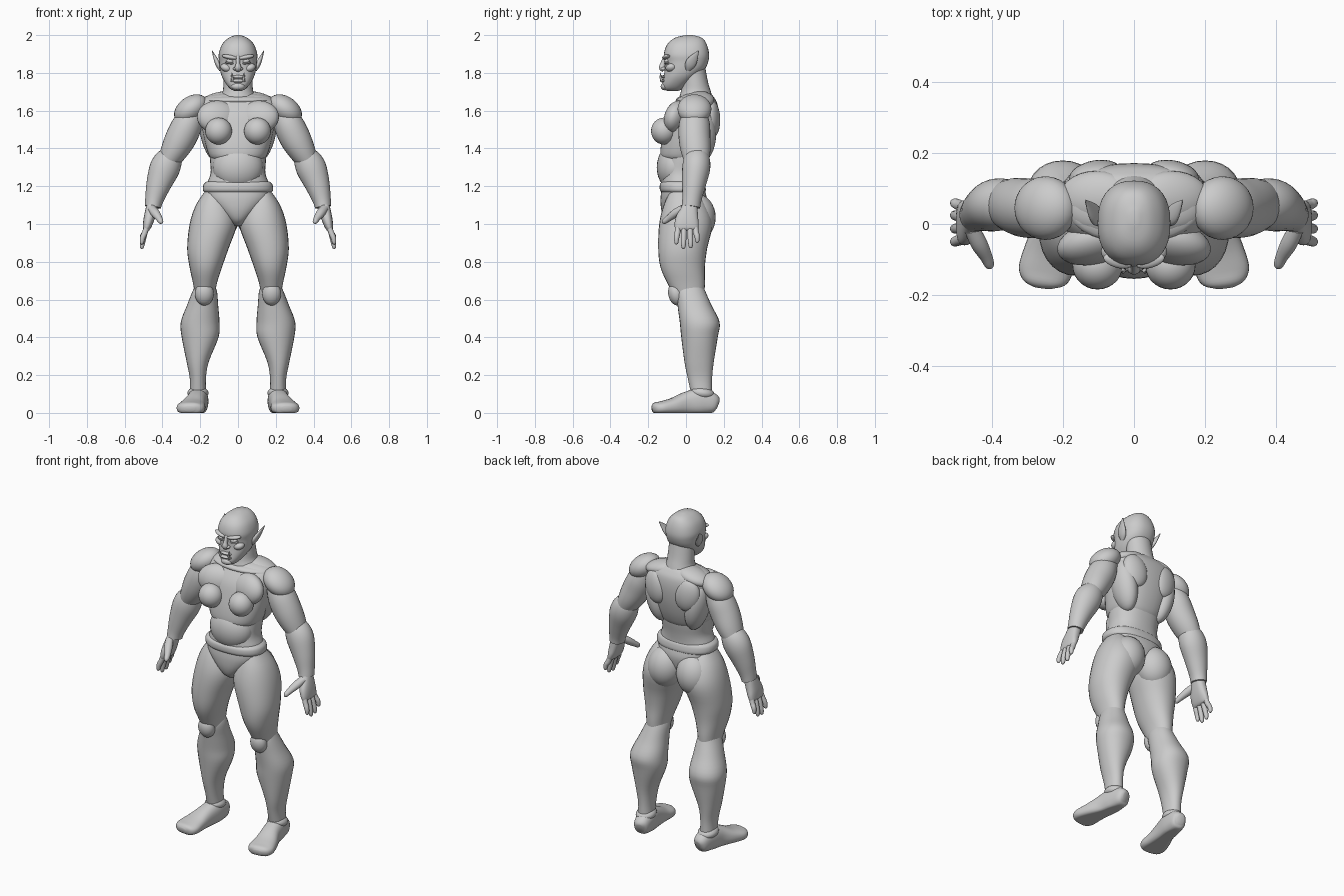
import bpy, bmesh, math
from mathutils import Vector, Matrix, Euler


def finish(name, bm, mirror):
    bmesh.ops.recalc_face_normals(bm, faces=bm.faces)
    me = bpy.data.meshes.new(name)
    bm.to_mesh(me)
    bm.free()
    ob = bpy.data.objects.new(name, me)
    bpy.context.collection.objects.link(ob)
    if mirror:
        ob.modifiers.new("Mirror", 'MIRROR').use_clip = False
    bpy.ops.object.select_all(action='DESELECT')
    ob.select_set(True)
    bpy.context.view_layer.objects.active = ob
    bpy.ops.object.shade_smooth_by_angle(angle=math.radians(50))
    return ob


def spline(rows, steps):
    # Catmull-Rom through rows of numbers
    rows = [Vector(r) for r in rows]
    out = []
    for i in range(len(rows) - 1):
        a, b, c, d = rows[max(i - 1, 0)], rows[i], rows[i + 1], rows[min(i + 2, len(rows) - 1)]
        for k in range(steps):
            t = k / steps
            out.append(0.5 * (2 * b + (c - a) * t + (2 * a - 5 * b + 4 * c - d) * t * t
                              + (3 * b - a - 3 * c + d) * t ** 3))
    return out + [rows[-1]]


def loft(name, rows, mirror=True, ref=(0, 1, 0), p=2.0, sides=28, steps=4, level=False, floor=None):
    # rows: centre x, y, z, then the two radii of the ring
    rows = spline(rows, steps)
    pts = [Vector(r[:3]) for r in rows]
    bm = bmesh.new()
    rings = []
    for i, r in enumerate(rows):
        t = (pts[min(i + 1, len(pts) - 1)] - pts[max(i - 1, 0)]).normalized()
        if level:
            u, v = Vector((1, 0, 0)), Vector((0, 1, 0))
        else:
            u = Vector(ref).cross(t).normalized()
            v = t.cross(u)
        ring = []
        for k in range(sides):
            a = 2 * math.pi * k / sides
            c, s = math.cos(a), math.sin(a)
            co = pts[i] + u * math.copysign(abs(c) ** (2 / p), c) * max(r[3], .001) \
                + v * math.copysign(abs(s) ** (2 / p), s) * max(r[4], .001)
            if floor is not None:
                co.z = max(co.z, floor)
            ring.append(bm.verts.new(co))
        rings.append(ring)
    for a, b in zip(rings, rings[1:]):
        for k in range(sides):
            n = (k + 1) % sides
            bm.faces.new((a[k], a[n], b[n], b[k]))
    bm.faces.new(rings[0])
    bm.faces.new(rings[-1])
    return finish(name, bm, mirror)


def slices(name, rows, mirror=True, **kw):
    # rows: z, x min, x max, y min, y max
    return loft(name, [((a + b) / 2, (c + d) / 2, z, (b - a) / 2, (d - c) / 2)
                       for z, a, b, c, d in rows], mirror, level=True, **kw)


def blob(name, loc, size, rot=(0, 0, 0), mirror=True):
    bm = bmesh.new()
    m = Matrix.LocRotScale(Vector(loc), Euler([math.radians(r) for r in rot]), Vector(size))
    bmesh.ops.create_uvsphere(bm, u_segments=28, v_segments=16, radius=1, matrix=m)
    return finish(name, bm, mirror)


# Head and neck
slices("head", [(z, -w, w, a, b) for z, w, a, b in [
    (2.0, .012, .0, .035), (1.985, .05, -.06, .085), (1.95, .085, -.1, .11), (1.9, .102, -.117, .122),
    (1.86, .1, -.112, .118), (1.82, .096, -.112, .1), (1.78, .085, -.118, .06), (1.74, .062, -.125, .01),
    (1.715, .04, -.12, -.02), (1.705, .02, -.1, -.04)]], False, p=2.35, sides=36)
slices("neck", [(1.84, -.075, .075, -.03, .1), (1.75, -.077, .077, -.022, .117),
                (1.69, -.085, .085, -.03, .135), (1.63, -.13, .13, -.05, .15)], False)
loft("ear", [(.09, .01, 1.815, .01, .012), (.103, .02, 1.84, .014, .027),
             (.117, .036, 1.87, .011, .026), (.137, .066, 1.917, .002, .003)])
# Face
blob("brow", (.045, -.104, 1.884), (.043, .02, .012), (0, -10, 15))
blob("eye", (.043, -.101, 1.862), (.02, .015, .011), (0, -8, 15))
blob("lower_lid", (.045, -.1, 1.852), (.025, .015, .006), (0, -8, 15))
blob("cheek", (.062, -.078, 1.827), (.032, .03, .022), (0, -20, 20))
loft("nose", [(0, -.108, 1.885, .012, .012), (0, -.121, 1.85, .011, .014),
              (0, -.127, 1.827, .018, .016), (0, -.118, 1.812, .012, .01)], False)
blob("nostril", (.016, -.119, 1.822), (.011, .014, .009))
blob("upper_lip", (0, -.115, 1.779), (.037, .018, .009), mirror=False)
blob("lower_lip", (0, -.121, 1.758), (.04, .017, .009), mirror=False)
blob("chin", (0, -.113, 1.728), (.035, .021, .02), mirror=False)
loft("tusk", [(.028, -.125, 1.755, .007, .007), (.031, -.134, 1.775, .006, .006),
              (.033, -.134, 1.803, .001, .001)], sides=12)

# Torso
slices("ribcage", [(z, -w, w, a, b) for z, w, a, b in [
    (1.692, .085, .0, .13), (1.675, .165, -.025, .145), (1.64, .205, -.055, .165), (1.58, .205, -.092, .172),
    (1.5, .19, -.115, .165), (1.42, .172, -.132, .147), (1.36, .152, -.135, .125),
    (1.335, .13, -.115, .11)]], False, p=2.3, sides=40)
slices("waist", [(z, -w, w, a, b) for z, w, a, b in [
    (1.42, .15, -.11, .12), (1.34, .148, -.12, .112), (1.27, .145, -.128, .1), (1.21, .165, -.13, .095),
    (1.14, .18, -.12, .1)]], False, p=2.3, sides=36)
blob("belly", (0, -.06, 1.3), (.135, .095, .125), mirror=False)
blob("collar", (0, .045, 1.655), (.19, .1, .03), mirror=False)
blob("trapezius", (.105, .075, 1.655), (.11, .075, .042), (0, 14, 0))
blob("chest_muscle", (.105, -.05, 1.565), (.115, .06, .09), (-15, 0, -15))
blob("breast", (.103, -.117, 1.492), (.071, .068, .071))
blob("shoulder_blade", (.108, .138, 1.555), (.075, .042, .1), (0, 12, -10))
blob("side_muscle", (.135, .075, 1.48), (.065, .085, .16), (0, 12, 0))

# Hips
slices("hip_band", [(z, -w, w, a, b) for z, w, a, b in [
    (1.225, .165, -.125, .09), (1.21, .182, -.138, .1), (1.18, .186, -.138, .105),
    (1.165, .175, -.125, .1)]], False, p=2.3, sides=36)
slices("pelvis", [(z, -w, w, a, b) for z, w, a, b in [
    (1.18, .178, -.13, .1), (1.13, .165, -.135, .11), (1.07, .11, -.13, .1), (1.02, .055, -.11, .08),
    (.99, .025, -.07, .05)]], False, p=2.3, sides=36)
blob("buttock", (.098, .055, 1.035), (.105, .102, .125), (0, -8, 0))

# Legs
slices("thigh", [(1.18, .09, .17, -.08, .05), (1.1, .03, .223, -.118, .11), (1.0, .006, .256, -.142, .14),
                 (.87, .05, .269, -.147, .112), (.77, .085, .256, -.135, .1), (.68, .113, .237, -.095, .1),
                 (.6, .125, .225, -.05, .095)], p=2.15)
blob("kneecap", (.178, -.052, .63), (.05, .042, .062), (12, 0, 0))
slices("lower_leg", [(.7, .14, .215, -.03, .08), (.65, .113, .238, -.055, .1), (.57, .105, .27, -.045, .135),
                     (.48, .098, .303, -.033, .178), (.4, .103, .298, -.025, .168), (.27, .155, .272, -.008, .147),
                     (.18, .17, .255, .01, .138), (.09, .168, .255, .03, .138)], p=2.15)
blob("ankle", (.212, .085, .105), (.056, .066, .035), (-8, 0, 0))
loft("foot", [(.2, .168, .045, .02, .025), (.203, .15, .05, .043, .05), (.21, .08, .06, .053, .07),
              (.222, .005, .05, .055, .062), (.24, -.07, .034, .068, .045), (.25, -.13, .026, .076, .036),
              (.256, -.165, .024, .06, .03), (.258, -.18, .022, .025, .014)],
     ref=(0, 0, 1), p=2.4, floor=0)

# Arms
blob("shoulder", (.25, .045, 1.608), (.098, .09, .066), (0, 36, 0))
loft("upper_arm", [(.22, .05, 1.63, .05, .05), (.262, .045, 1.54, .077, .08), (.3, .045, 1.46, .082, .084),
                   (.34, .052, 1.385, .071, .078), (.38, .058, 1.315, .05, .06)])
loft("forearm", [(.338, .06, 1.4, .035, .04), (.358, .058, 1.355, .067, .066), (.388, .054, 1.295, .08, .074),
                 (.42, .042, 1.21, .066, .063), (.443, .031, 1.13, .049, .051), (.451, .026, 1.09, .043, .049)])
# Hands
loft("palm", [(.448, .025, 1.12, .03, .035), (.459, .017, 1.075, .031, .046), (.473, .005, 1.02, .028, .062),
              (.484, .003, .978, .02, .062), (.488, .003, .965, .01, .052)], p=2.5)
for i, (y, tip) in enumerate([(-.045, .892), (-.012, .868), (.022, .872), (.053, .9)]):
    loft("finger_%d" % (i + 1), [(.478, y * .9, 1.0, .013, .014), (.493, y, .955, .015, .0155),
                                 (.505, y * 1.1, tip + .035, .014, .014), (.509, y * 1.13, tip + .008, .01, .01),
                                 (.51, y * 1.13, tip, .003, .003)], sides=14)
loft("thumb", [(.458, -.015, 1.085, .018, .022), (.438, -.055, 1.058, .022, .024), (.418, -.092, 1.03, .017, .018),
               (.408, -.117, 1.012, .013, .013), (.404, -.126, 1.006, .003, .003)], ref=(1, 0, 0), sides=16)
